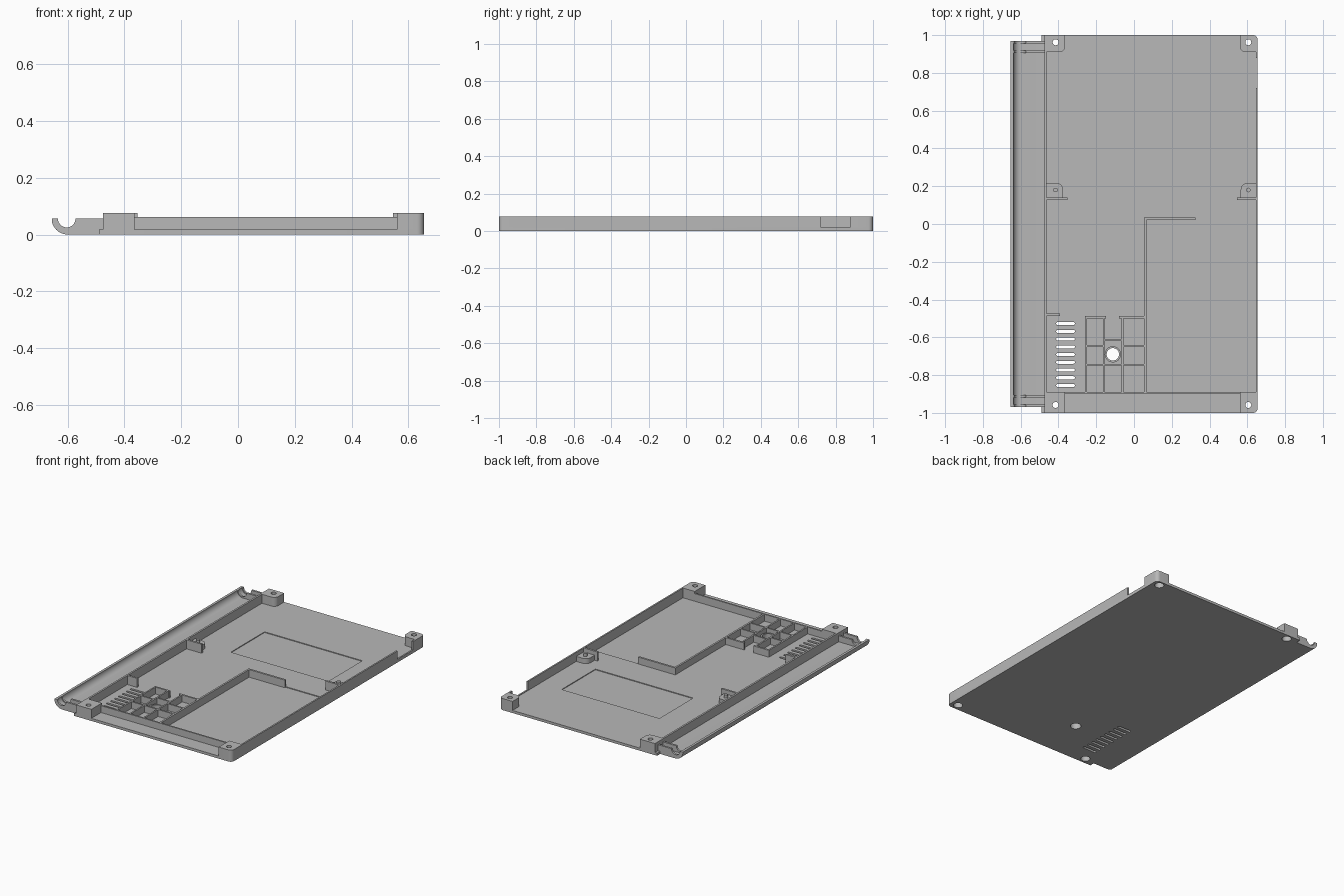
import bpy, bmesh
from math import sin, cos, pi, radians

cube = bpy.data.objects.get("Cube")
if cube:
    bpy.data.objects.remove(cube, do_unlink=True)

grey = bpy.data.materials.new("plain grey plastic")
grey.use_nodes = True
grey.diffuse_color = (0.48, 0.48, 0.48, 1)
grey.node_tree.nodes["Principled BSDF"].inputs["Base Color"].default_value = (0.48, 0.48, 0.48, 1)

FLOOR, TOP, INNER = 0.017, 0.076, 0.062
LEFT, RIGHT = -0.475, 0.655


def add_prism(bm, pts, a, b, axis="z"):
    """Extrude a closed outline from a to b along z (xy outline) or y (xz outline)."""
    place = (lambda p, h: (p[0], p[1], h)) if axis == "z" else (lambda p, h: (p[0], h, p[1]))
    low = [bm.verts.new(place(p, a)) for p in pts]
    high = [bm.verts.new(place(p, b)) for p in pts]
    n = len(pts)
    bm.faces.new(low[::-1])
    bm.faces.new(high)
    for i in range(n):
        bm.faces.new((low[i], low[(i + 1) % n], high[(i + 1) % n], high[i]))


def arc(cx, cy, r, start, end, steps=8):
    return [(cx + r * cos(radians(start + (end - start) * i / steps)),
             cy + r * sin(radians(start + (end - start) * i / steps))) for i in range(steps + 1)]


def rect(x0, x1, y0, y1, radii=(0, 0, 0, 0)):
    """Rectangle outline, radii in order: low-low, high-low, high-high, low-high."""
    out = []
    corners = ((x0, y0, 1, 1), (x1, y0, -1, 1), (x1, y1, -1, -1), (x0, y1, 1, -1))
    for k, ((x, y, sx, sy), r) in enumerate(zip(corners, radii)):
        out += arc(x + sx * r, y + sy * r, r, 180 + 90 * k, 270 + 90 * k, 6) if r else [(x, y)]
    return out


def circle(x, y, r):
    return arc(x, y, r, 0, 345, 23)


def build(name, prisms):
    bm = bmesh.new()
    for p in prisms:
        add_prism(bm, *p)
    bmesh.ops.recalc_face_normals(bm, faces=bm.faces)
    mesh = bpy.data.meshes.new(name)
    bm.to_mesh(mesh)
    bm.free()
    mesh.materials.append(grey)
    ob = bpy.data.objects.new(name, mesh)
    bpy.context.collection.objects.link(ob)
    return ob


def cut(ob, prisms):
    cutter = build("cutter", prisms)
    cutter.hide_render = True
    mod = ob.modifiers.new("cut", "BOOLEAN")
    mod.operation, mod.solver, mod.object = "DIFFERENCE", "EXACT", cutter
    bpy.context.view_layer.objects.active = ob
    bpy.ops.object.modifier_apply(modifier=mod.name)
    bpy.data.objects.remove(cutter, do_unlink=True)


def smooth(ob):
    bpy.ops.object.select_all(action="DESELECT")
    ob.select_set(True)
    bpy.context.view_layer.objects.active = ob
    bpy.ops.object.shade_smooth_by_angle(angle=radians(30))


# Screw positions with through hole and wider bottom recess
screws = [(x, y) for x in (-0.415, 0.605) for y in (-0.958, 0.962)]
through = [(circle(x, y, 0.016), -0.1, 0.2) for x, y in screws]
recess = [(circle(x, y, 0.029), -0.1, 0.035) for x, y in screws]

# Floor panel with screw holes, vents, button hole and shallow pockets
floor = build("floor_panel", [(rect(-0.49, RIGHT, -1, 1, (0, 0.025, 0.025, 0)), 0, FLOOR)])
cut(floor, recess)
vents = []
for i in range(9):
    y = -0.527 - 0.041 * i
    vents.append((rect(-0.412, -0.313, y - 0.008, y + 0.008, (0.0075,) * 4), -0.1, 0.1))
cut(floor, vents)
cut(floor, [(circle(-0.112, -0.69, 0.033), -0.1, 0.1)])
cut(floor, [(rect(-0.22, 0.49, 0.24, 0.59), 0.012, 0.1),
            (rect(0.06, 0.645, -0.89, 0.03), 0.012, 0.1)])
smooth(floor)

# Corner screw bosses
corner = build("corner_bosses", [
    (rect(LEFT, -0.365, -1, -0.89), FLOOR, TOP),
    (rect(0.56, RIGHT, -1, -0.89, (0, 0.025, 0, 0)), FLOOR, TOP),
    (rect(LEFT, -0.365, 0.91, 1, (0, 0.03, 0, 0)), FLOOR, TOP),
    (rect(0.56, RIGHT, 0.91, 1, (0.03, 0, 0.025, 0)), FLOOR, TOP)])
cut(corner, through)
cut(corner, recess)
smooth(corner)

# Side walls, the plain one with an opening near the back
build("hinge_side_wall", [(rect(LEFT, -0.463, -0.89, 0.91), FLOOR, TOP)])
build("plain_side_wall", [
    (rect(0.645, RIGHT, -0.89, 0.72), FLOOR, TOP),
    (rect(0.645, RIGHT, 0.72, 0.88), FLOOR, 0.021),
    (rect(0.645, RIGHT, 0.88, 0.91), FLOOR, TOP)])

# Recessed front wall between the bosses
build("front_wall", [(rect(-0.365, 0.56, -0.9, -0.89), FLOOR, INNER)])

# Middle posts with pins, and their ribs
posts = build("middle_posts", [
    (rect(-0.463, -0.375, 0.14, 0.217, (0, 0, 0.035, 0)), FLOOR, 0.05),
    (rect(0.565, 0.645, 0.14, 0.217, (0, 0, 0, 0.035)), FLOOR, 0.05),
    (circle(-0.415, 0.18, 0.012), 0.05, 0.07),
    (circle(0.605, 0.18, 0.012), 0.05, 0.07)])
smooth(posts)
build("support_ribs", [
    (rect(-0.463, -0.353, 0.127, 0.14), FLOOR, TOP),
    (rect(0.545, 0.645, 0.127, 0.14), FLOOR, TOP),
    (rect(-0.463, -0.392, -0.487, -0.474), FLOOR, TOP)])

# L-shaped battery divider
build("battery_divider", [
    (rect(0.053, 0.065, -0.89, 0.035), 0.011, INNER),
    (rect(0.065, 0.325, 0.022, 0.035), 0.011, INNER)])

# Grid of small cells around the button
cells = [(rect(x, x + 0.01, -0.89, -0.49), FLOOR, INNER) for x in (-0.26, -0.165, -0.065)]
cells += [(rect(a, b, y, y + 0.01), FLOOR, INNER)
          for y in (-0.65, -0.75) for a, b in ((-0.25, -0.165), (-0.055, 0.053))]
cells += [(rect(-0.155, -0.065, y, y + 0.01), FLOOR, INNER) for y in (-0.62, -0.75)]
cells += [(rect(a, b, -0.5, -0.488), FLOOR, INNER) for a, b in ((-0.26, -0.147), (-0.08, 0.053))]
build("cell_grid", cells)

# Collar around the button hole
collar = build("button_collar", [(circle(-0.112, -0.69, 0.043), FLOOR, 0.04)])
cut(collar, [(circle(-0.112, -0.69, 0.033), -0.1, 0.1)])
smooth(collar)

# Hinge trough with paired end ribs
outer = arc(-0.6, 0.056, 0.056, 180, 270, 12)
outer = [(max(x, -0.655), z) for x, z in outer]
shell = outer + [(-0.49, 0), (-0.49, FLOOR)] + arc(-0.6, 0.056, 0.039, 270, 180, 12)
trough = build("hinge_trough", [(shell, -0.968, 0.968, "y")])
smooth(trough)
saddle = outer + [(LEFT, 0), (LEFT, 0.056)] + arc(-0.603, 0.056, 0.031, 0, -180, 16)
ribs = []
for s in (-1, 1):
    for y in (0.905, 0.955):
        ribs.append((saddle, s * y, s * (y + 0.013), "y"))
smooth(build("hinge_end_ribs", ribs))
